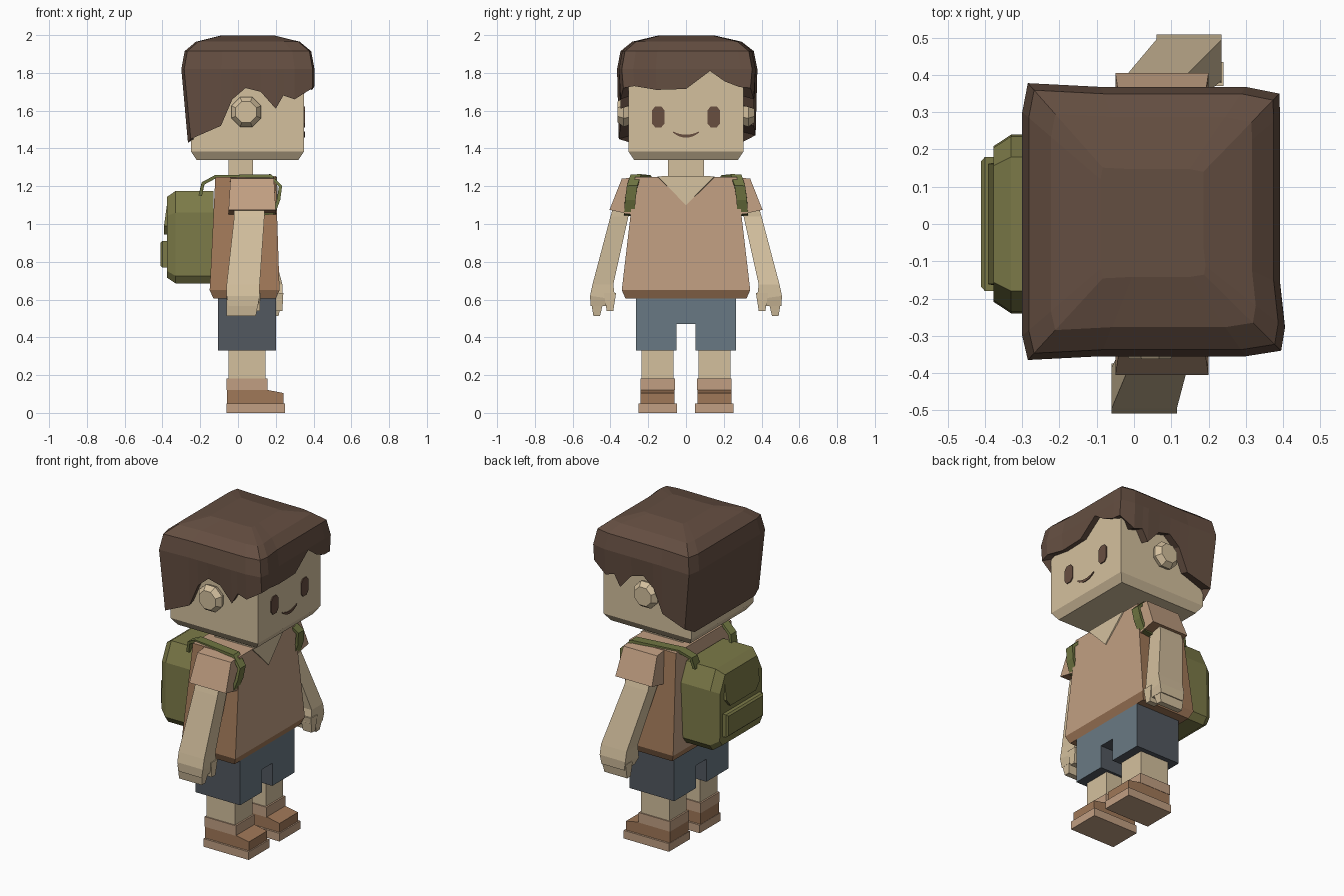
import bpy, bmesh, math
from mathutils import Vector


def colour(name, r, g, b):
    lin = [((c / 255 + 0.055) / 1.055) ** 2.4 for c in (r, g, b)]
    m = bpy.data.materials.new(name)
    m.diffuse_color = (*lin, 1)
    return m


SKIN = colour("skin", 212, 192, 158)
HAIR = colour("hair brown", 100, 78, 65)
FACE = colour("feature brown", 104, 78, 64)
TAN = colour("shirt tan", 193, 159, 130)
BROWN = colour("shirt side brown", 160, 120, 88)
SLATE = colour("shorts slate", 105, 121, 131)
DARK = colour("shorts side grey", 82, 88, 96)
OLIVE = colour("bag olive", 124, 122, 72)
STRAP = colour("strap green", 112, 118, 66)


def finish(name, bm, mats, rule=None):
    bmesh.ops.recalc_face_normals(bm, faces=bm.faces)
    bm.normal_update()
    if rule:
        for f in bm.faces:
            f.material_index = rule(f)
    me = bpy.data.meshes.new(name)
    bm.to_mesh(me)
    bm.free()
    for m in mats:
        me.materials.append(m)
    ob = bpy.data.objects.new(name, me)
    bpy.context.collection.objects.link(ob)
    return ob


def loft(name, rings, mats, rule=None):
    """Closed skin over a list of equal-length rings, capped at both ends."""
    bm = bmesh.new()
    vs = [[bm.verts.new(p) for p in r] for r in rings]
    n = len(vs[0])
    for a, b in zip(vs, vs[1:]):
        for i in range(n):
            j = (i + 1) % n
            bm.faces.new((a[i], a[j], b[j], b[i]))
    bm.faces.new(vs[0])
    bm.faces.new(vs[-1])
    return finish(name, bm, mats, rule)


def rect(x0, x1, y0, y1, z):
    return [(x0, y0, z), (x1, y0, z), (x1, y1, z), (x0, y1, z)]


def box(name, x0, x1, y0, y1, z0, z1, mat):
    return loft(name, [rect(x0, x1, y0, y1, z0), rect(x0, x1, y0, y1, z1)], [mat])


def plate(name, yz, x, mat, t=0.006):
    return loft(name, [[(x - 0.01, y, z) for y, z in yz], [(x + t, y, z) for y, z in yz]], [mat])


# Head with chamfered jaw, and neck
loft("head", [rect(-0.22, 0.32, -0.275, 0.275, 1.34), rect(-0.25, 0.35, -0.305, 0.305, 1.385),
              rect(-0.25, 0.35, -0.305, 0.305, 1.88)], [SKIN])
box("neck", -0.05, 0.08, -0.095, 0.095, 1.2, 1.36, SKIN)

# Eyes and smile
for s, side in ((-1, "right"), (1, "left")):
    eye = [(s * 0.147 + 0.033 * sx, 1.567 + z) for sx, z in
           ((-1, -0.035), (-0.5, -0.055), (0.5, -0.055), (1, -0.035),
            (1, 0.035), (0.5, 0.055), (-0.5, 0.055), (-1, 0.035))]
    plate("eye_" + side, eye, 0.35, FACE)
arc = [-0.07 + 0.02 * i for i in range(8)]
smile = [(y, 1.457 + 5.5 * y * y) for y in arc] + [(y, 1.473 + 3.5 * y * y) for y in arc[::-1]]
plate("smile", smile, 0.35, FACE, 0.005)

# Ears: bevelled octagons
for s, side in ((-1, "right"), (1, "left")):
    rings = []
    for y, r in ((0.29, 0.07), (0.33, 0.085), (0.362, 0.06)):
        rings.append([(0.043 + r * math.cos(math.radians(45 * k + 22.5)), s * y,
                       1.593 + r * math.sin(math.radians(45 * k + 22.5))) for k in range(8)])
    loft("ear_" + side, rings, [SKIN])

# Hair: outline with a ragged lower edge, closed by shrinking rings
side_edge = [(0.30, 1.66), (0.24, 1.68), (0.20, 1.61), (0.12, 1.70), (0.04, 1.72),
             (-0.03, 1.66), (-0.09, 1.52)]
front_edge = [(-0.28, 1.73), (-0.16, 1.71), (0.0, 1.715), (0.13, 1.81), (0.21, 1.755), (0.29, 1.725)]
edge = [(0.395, -0.34, 1.72)] + [(0.392 if y > -0.25 else 0.405, y, z) for y, z in front_edge]
edge += [(0.39, 0.35, 1.72)] + [(x, 0.368, z) for x, z in side_edge] + [(-0.285, 0.378, 1.47)]
edge += [(-0.30, y, 1.43) for y in (0.3, 0.1, -0.1, -0.3)]
edge += [(-0.285, -0.365, 1.45)] + [(x, -0.355, z) for x, z in side_edge[::-1]]


def shrink(p, k, z):
    return (0.05 + (p[0] - 0.05) * k, p[1] * k, z)


inner = [(min(max(x, -0.23), 0.33), min(max(y, -0.29), 0.29), z + 0.02) for x, y, z in edge]
low = [(x + (0.035 if x < -0.27 else 0), y * 0.975, z) for x, y, z in edge]
loft("hair", [inner, low] + [[shrink(p, k, z) for p in edge] for k, z in
     ((1.0, 1.82), (0.95, 1.915), (0.78, 1.965), (0.4, 1.998))], [HAIR])

# Shirt: tan front and back, brown sides and hem
loft("shirt_body", [rect(-0.13, 0.20, -0.32, 0.32, 0.605), rect(-0.15, 0.22, -0.34, 0.34, 0.65),
                    rect(-0.12, 0.20, -0.27, 0.27, 1.25)], [TAN, BROWN],
     lambda f: 1 if abs(f.normal.y) > 0.6 or f.calc_center_median().z < 0.64 else 0)
# Open neckline
loft("neckline", [[(0.196, -0.15, 1.245), (0.196, 0.15, 1.245), (0.196, 0, 1.10)],
                  [(0.206, -0.15, 1.252), (0.206, 0.15, 1.252), (0.211, 0, 1.10)]], [SKIN])
loft("neck_opening", [rect(-0.07, 0.20, -0.13, 0.13, 1.24), rect(-0.07, 0.20, -0.13, 0.13, 1.254)], [SKIN])

for s, side in ((-1, "right"), (1, "left")):
    # Sleeve, flared downwards
    loft("sleeve_" + side, [
        [(-0.04, s * 0.24, 1.25), (0.19, s * 0.24, 1.25), (0.19, s * 0.34, 1.24), (-0.04, s * 0.34, 1.24)],
        [(-0.05, s * 0.29, 1.05), (0.20, s * 0.29, 1.05), (0.20, s * 0.405, 1.075), (-0.05, s * 0.405, 1.075)]],
        [TAN, BROWN], lambda f: 1 if f.normal.z < -0.8 else 0)
    # Arm; the left one swings forward
    xa, xb = (-0.06, 0.115) if s < 0 else (0.06, 0.235)
    loft("arm_" + side, [
        [(-0.02, s * 0.28, 1.14), (0.14, s * 0.28, 1.14), (0.14, s * 0.37, 1.14), (-0.02, s * 0.37, 1.14)],
        [(-0.02, s * 0.305, 1.04), (0.14, s * 0.305, 1.04), (0.14, s * 0.40, 1.04), (-0.02, s * 0.40, 1.04)],
        [(xa, s * 0.385, 0.68), (xb, s * 0.385, 0.68), (xb, s * 0.495, 0.68), (xa, s * 0.495, 0.68)],
        [(xa, s * 0.375, 0.60), (xb, s * 0.375, 0.60), (xb, s * 0.508, 0.62), (xa, s * 0.508, 0.62)],
        [(xa + 0.01, s * 0.40, 0.565), (xb - 0.01, s * 0.40, 0.565), (xb - 0.01, s * 0.505, 0.565),
         (xa + 0.01, s * 0.505, 0.565)]], [SKIN])
    # Fingers and thumb
    loft("fingers_" + side, [rect(xa, xb - 0.005, min(s * 0.505, s * 0.435), max(s * 0.505, s * 0.435), 0.6),
                             rect(xa, xb - 0.02, min(s * 0.49, s * 0.455), max(s * 0.49, s * 0.455), 0.513)], [SKIN])
    loft("thumb_" + side, [rect(xb - 0.07, xb + 0.005, min(s * 0.37, s * 0.435), max(s * 0.37, s * 0.435), 0.635),
                           rect(xb - 0.06, xb, min(s * 0.385, s * 0.42), max(s * 0.385, s * 0.42), 0.54)], [SKIN])

    # Lower leg and shoe
    c = s * 0.15
    box("leg_" + side, -0.05, 0.145, c - 0.085, c + 0.085, 0.1, 0.4, SKIN)
    box("shoe_collar_" + side, -0.06, 0.155, c - 0.092, c + 0.092, 0.12, 0.182, TAN)
    loft("shoe_upper_" + side, [
        [(x, y, z) for x, z in ((-0.058, 0.04), (0.242, 0.04), (0.242, 0.105), (0.153, 0.122), (-0.058, 0.122))]
        for y in (c - 0.09, c + 0.09)], [BROWN])
    box("shoe_sole_" + side, -0.06, 0.25, c - 0.102, c + 0.102, 0, 0.05, TAN)

    # Shoulder strap: ribbon along a path, given thickness
    path = [(-0.20, 0.18, 1.15), (-0.185, 0.19, 1.215), (-0.12, 0.215, 1.25), (0.17, 0.265, 1.255),
            (0.225, 0.285, 1.20), (0.215, 0.295, 1.13), (0.19, 0.30, 1.06), (0.10, 0.30, 1.05)]
    bm = bmesh.new()
    rows = [[bm.verts.new((x, s * (y + d), z)) for d in (-0.028, 0.028)] for x, y, z in path]
    for a, b in zip(rows, rows[1:]):
        bm.faces.new((a[0], a[1], b[1], b[0]))
    strap = finish("strap_" + side, bm, [STRAP])
    mod = strap.modifiers.new("thickness", "SOLIDIFY")
    mod.thickness = 0.018
    mod.offset = 0

# Shorts: arch profile, grey on the sides
arch = [(-0.265, 0.33), (-0.05, 0.33), (-0.05, 0.47), (0.05, 0.47),
        (0.05, 0.33), (0.265, 0.33), (0.265, 0.62), (-0.265, 0.62)]
loft("shorts", [[(x, y, z) for y, z in arch] for x in (-0.105, 0.20)], [SLATE, DARK],
     lambda f: 1 if abs(f.normal.x) < 0.5 else 0)

# Backpack body, flap and pocket
bag = [(-0.21, 0.685), (0.21, 0.685), (0.24, 0.725), (0.235, 1.06), (0.18, 1.175),
       (-0.18, 1.175), (-0.235, 1.06), (-0.24, 0.725)]


def bag_ring(x, k):
    return [(x, y * k, 0.93 + (z - 0.93) * k) for y, z in bag]


loft("backpack", [bag_ring(-0.13, 1), bag_ring(-0.33, 1), bag_ring(-0.377, 0.87)], [OLIVE])
flap = [(-0.17, 1.11), (0.17, 1.11), (0.17, 0.99), (0.13, 0.945), (-0.13, 0.945), (-0.17, 0.99)]
loft("backpack_flap", [[(-0.35, y, z) for y, z in flap],
                       [(-0.375 if z > 1.1 else -0.392, y * 0.95, z) for y, z in flap]], [OLIVE])
pocket = [(-0.18, 0.77), (0.18, 0.77), (0.18, 0.91), (-0.18, 0.91)]
loft("backpack_pocket", [[(-0.36, y, z) for y, z in pocket], [(-0.40, y, z) for y, z in pocket],
                         [(-0.41, y * 0.94, 0.84 + (z - 0.84) * 0.86) for y, z in pocket]], [OLIVE])
